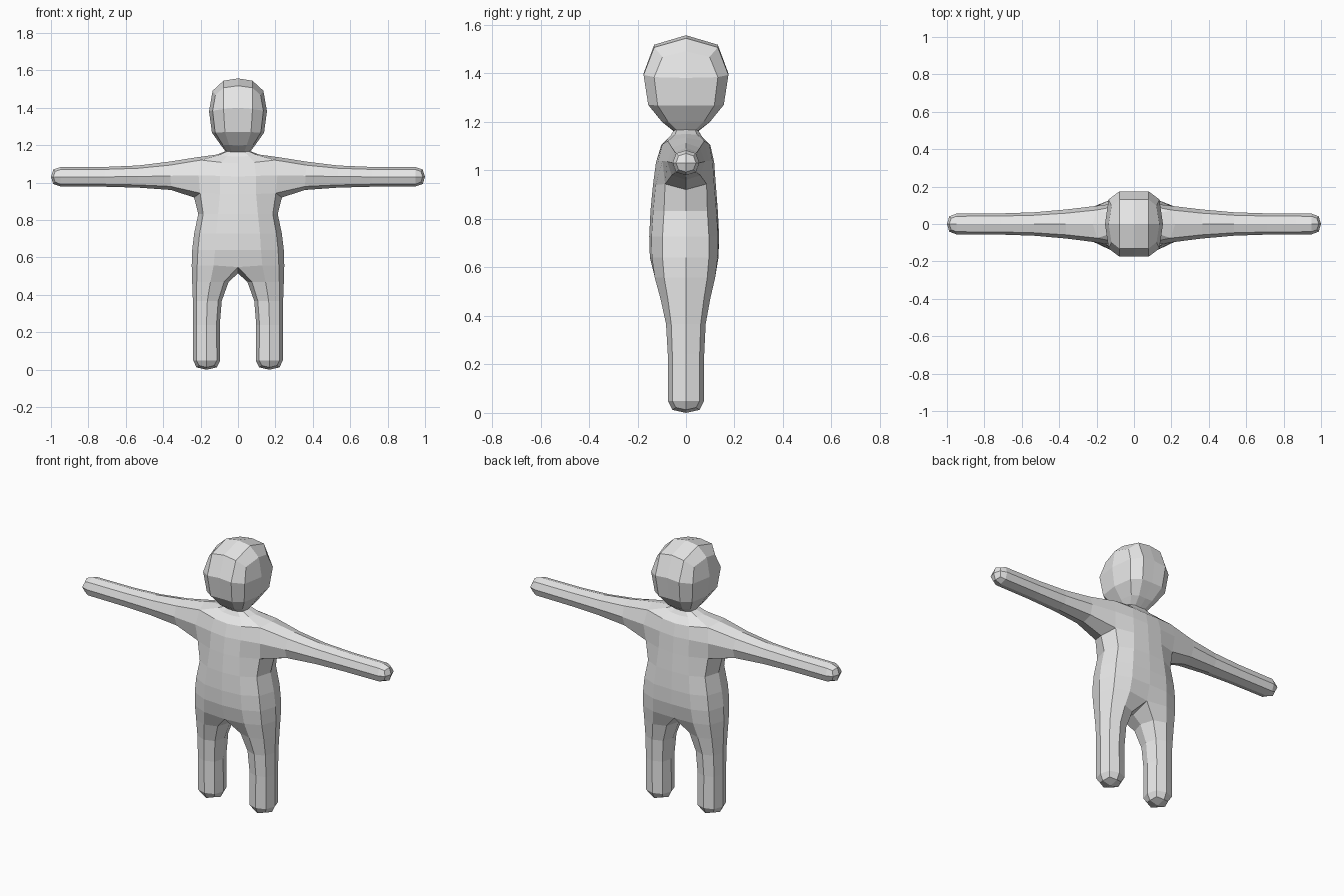
import bpy, bmesh

cube = bpy.data.objects.get("Cube")
if cube:
    bpy.data.objects.remove(cube, do_unlink=True)

grey = bpy.data.materials.new("plain_grey")
grey.use_nodes = True
grey.diffuse_color = (0.8, 0.8, 0.8, 1)
grey.node_tree.nodes["Principled BSDF"].inputs["Base Color"].default_value = (0.8, 0.8, 0.8, 1)

bm = bmesh.new()


def ring(points):
    return [bm.verts.new(p) for p in points]


def bridge(a, b, sides):
    """Join two four-point rings along the given sides."""
    for i in sides:
        j = (i + 1) % 4
        bm.faces.new((a[i], a[j], b[j], b[i]))


def body_ring(width, z_mid, z_side, front, back, corner):
    """Half ring: front centre, front corner, back corner, back centre."""
    return ring([(0, -front, z_mid), (width, -corner, z_side),
                 (width, corner, z_side), (0, back, z_mid)])


# Trunk, neck and head of the left half, from hips to crown
hips = body_ring(0.25, 0.56, 0.56, 0.15, 0.13, 0.12)
waist = body_ring(0.24, 0.72, 0.72, 0.165, 0.145, 0.127)
armpit = body_ring(0.185, 0.945, 0.945, 0.15, 0.13, 0.10)
shoulder = body_ring(0.20, 1.115, 1.14, 0.115, 0.115, 0.095)
neck = body_ring(0.03, 1.155, 1.16, 0.022, 0.022, 0.022)
jaw = body_ring(0.155, 1.243, 1.243, 0.175, 0.175, 0.175)
crown = body_ring(0.155, 1.57, 1.52, 0.175, 0.175, 0.175)

bridge(hips, waist, range(3))
bridge(waist, armpit, range(3))
bridge(armpit, shoulder, (0, 2))      # the side stays open for the arm
bridge(shoulder, neck, range(3))
bridge(neck, jaw, range(3))
bridge(jaw, crown, range(3))
bm.faces.new(crown)

# Arm
last = [shoulder[1], shoulder[2], armpit[2], armpit[1]]
for x, r, low, high in ((0.53, 0.058, 0.977, 1.085),
                        (0.90, 0.055, 0.98, 1.083),
                        (1.00, 0.055, 0.98, 1.083)):
    nxt = ring([(x, -r, high), (x, r, high), (x, r, low), (x, -r, low)])
    bridge(last, nxt, range(4))
    last = nxt
bm.faces.new(last)

# Leg
last = hips
for z, inner, outer in ((0.38, 0.10, 0.24), (0.10, 0.095, 0.24), (0.0, 0.095, 0.24)):
    nxt = ring([(inner, -0.075, z), (outer, -0.075, z),
                (outer, 0.075, z), (inner, 0.075, z)])
    bridge(last, nxt, range(4))
    last = nxt
bm.faces.new(last)

bmesh.ops.recalc_face_normals(bm, faces=bm.faces)
# Make sure the open half faces outward, judged by the arm tip
bm.faces.ensure_lookup_table()
tip = max(bm.faces, key=lambda f: f.calc_center_median().x)
if tip.normal.x < 0:
    bmesh.ops.reverse_faces(bm, faces=bm.faces)

mesh = bpy.data.meshes.new("figure_body")
bm.to_mesh(mesh)
bm.free()
mesh.materials.append(grey)
figure = bpy.data.objects.new("figure_body", mesh)
bpy.context.collection.objects.link(figure)

# Mirror to the right half, then round the cage once, keeping flat facets
mirror = figure.modifiers.new("mirror_halves", "MIRROR")
mirror.use_clip = True
mirror.merge_threshold = 0.001
rounding = figure.modifiers.new("rounding", "SUBSURF")
rounding.levels = 1
rounding.render_levels = 1
rounding.use_limit_surface = False
